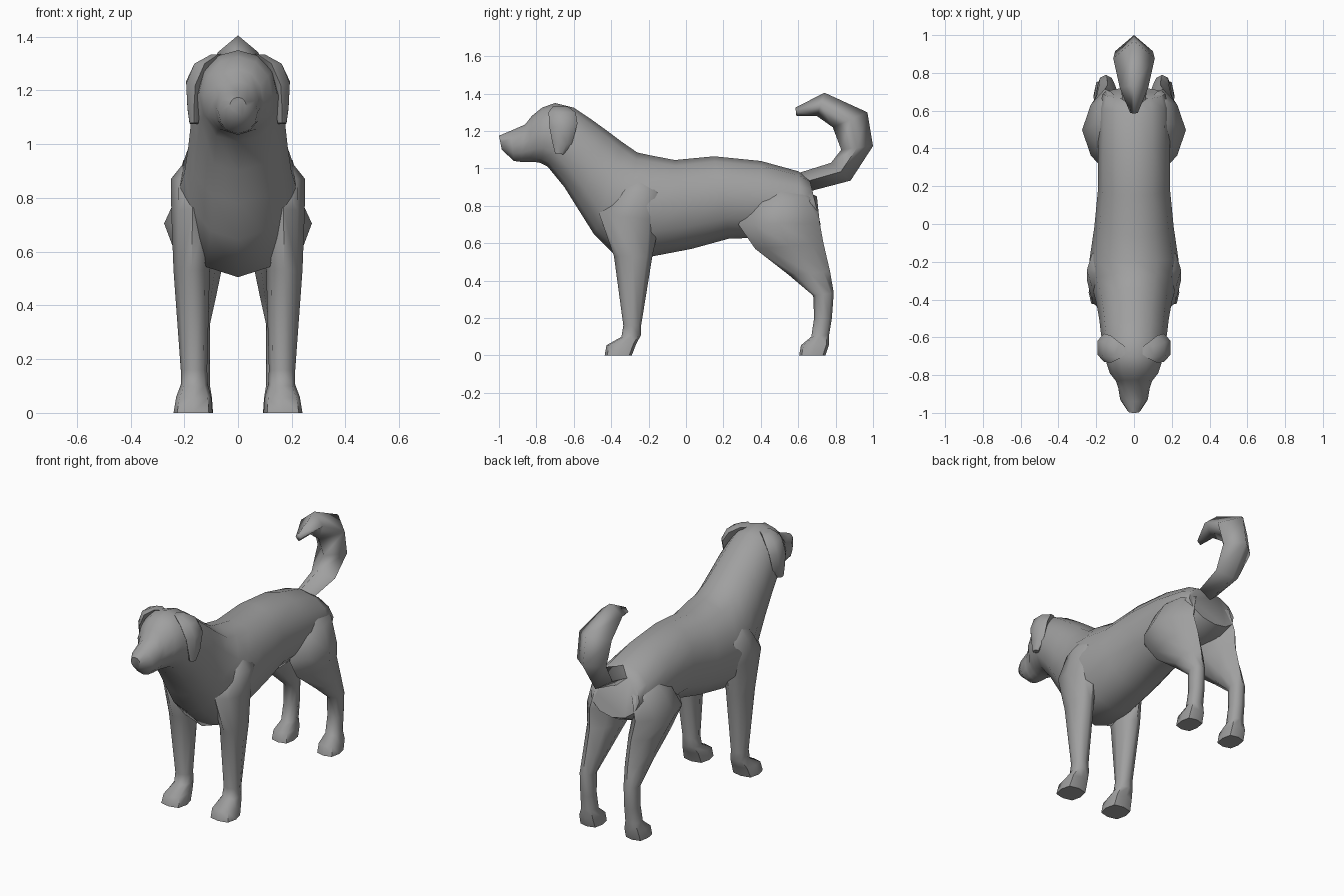
import bpy, bmesh, math

coat = bpy.data.materials.new("grey coat")
coat.diffuse_color = (0.35, 0.35, 0.35, 1)


def loft(name, rings, sides=8, mirror=False, smooth=60):
    """Skin rings (y1, z1, y2, z2, x_min, x_max, power): two profile points,
    a width range and a power that is low for boxy and high for pointed sections."""
    bm = bmesh.new()
    loops = []
    for y1, z1, y2, z2, x1, x2, power in rings:
        loop = []
        for i in range(sides):
            a = 2 * math.pi * i / sides
            c, s = math.cos(a), math.sin(a)
            c = math.copysign(abs(c) ** power, c) if abs(c) > 1e-6 else 0
            s = math.copysign(abs(s) ** power, s) if abs(s) > 1e-6 else 0
            loop.append(bm.verts.new(((x1 + x2) / 2 + s * (x2 - x1) / 2,
                                      (y1 + y2) / 2 + c * (y1 - y2) / 2,
                                      (z1 + z2) / 2 + c * (z1 - z2) / 2)))
        loops.append(loop)
    for p, q in zip(loops, loops[1:]):
        for i in range(sides):
            j = (i + 1) % sides
            bm.faces.new((p[i], p[j], q[j], q[i]))
    bm.faces.new(loops[0])
    bm.faces.new(loops[-1])
    bmesh.ops.recalc_face_normals(bm, faces=bm.faces)
    mesh = bpy.data.meshes.new(name)
    bm.to_mesh(mesh)
    bm.free()
    mesh.materials.append(coat)
    ob = bpy.data.objects.new(name, mesh)
    bpy.context.collection.objects.link(ob)
    if mirror:
        ob.modifiers.new("both sides", 'MIRROR')
    bpy.ops.object.select_all(action='DESELECT')
    ob.select_set(True)
    bpy.context.view_layer.objects.active = ob
    bpy.ops.object.shade_smooth_by_angle(angle=math.radians(smooth))
    return ob


def centred(rows, power):
    """Turn a half width into a symmetric width range."""
    return [(a, b, c, d, -w, w, power) for a, b, c, d, w in rows]


# Trunk, neck and head: back point, belly point, half width
loft("body_and_head", centred([
    (0.66, 0.945, 0.72, 0.70, 0.165),
    (0.60, 0.985, 0.64, 0.655, 0.185),
    (0.40, 1.04, 0.42, 0.63, 0.19),
    (0.15, 1.065, 0.23, 0.625, 0.19),
    (-0.06, 1.045, 0.03, 0.57, 0.21),
    (-0.19, 1.07, -0.18, 0.53, 0.235),
    (-0.26, 1.085, -0.35, 0.505, 0.23),
    (-0.34, 1.14, -0.49, 0.645, 0.20),
    (-0.42, 1.20, -0.575, 0.78, 0.185),
    (-0.51, 1.265, -0.65, 0.90, 0.175),
    (-0.60, 1.325, -0.74, 1.01, 0.16),
    (-0.70, 1.35, -0.78, 1.03, 0.145),
    (-0.77, 1.325, -0.81, 1.035, 0.128),
    (-0.825, 1.28, -0.84, 1.035, 0.095),
    (-0.86, 1.235, -0.88, 1.035, 0.083),
    (-0.94, 1.20, -0.92, 1.04, 0.073),
    (-1.0, 1.175, -0.985, 1.10, 0.032)], 0.97), sides=12)

# Curled tail with a diamond section
loft("tail", centred([
    (0.60, 0.975, 0.67, 0.88, 0.06),
    (0.775, 1.03, 0.88, 0.935, 0.08),
    (0.83, 1.10, 1.0, 1.12, 0.10),
    (0.785, 1.22, 0.97, 1.30, 0.11),
    (0.70, 1.28, 0.74, 1.405, 0.075),
    (0.59, 1.28, 0.585, 1.325, 0.02)], 1), sides=4, smooth=100)

# Hanging ears
loft("ears", [
    (-0.71, 1.335, -0.63, 1.33, 0.04, 0.105, 1),
    (-0.735, 1.30, -0.59, 1.30, 0.08, 0.168, 1),
    (-0.73, 1.22, -0.58, 1.24, 0.12, 0.198, 1),
    (-0.715, 1.14, -0.61, 1.13, 0.135, 0.192, 1),
    (-0.70, 1.08, -0.655, 1.075, 0.145, 0.183, 1)], sides=6, mirror=True)

# Front legs, shoulder to paw
loft("front_legs", [
    (-0.30, 0.97, -0.20, 0.97, 0.10, 0.17, 1),
    (-0.37, 0.87, -0.12, 0.87, 0.08, 0.25, 1.1),
    (-0.465, 0.76, -0.14, 0.72, 0.09, 0.248, 1.15),
    (-0.385, 0.53, -0.18, 0.53, 0.105, 0.24, 1),
    (-0.335, 0.16, -0.24, 0.16, 0.115, 0.213, 0.9),
    (-0.345, 0.10, -0.24, 0.11, 0.112, 0.213, 0.8),
    (-0.425, 0.055, -0.265, 0.065, 0.10, 0.23, 0.6),
    (-0.435, 0, -0.29, 0, 0.095, 0.24, 0.6)], mirror=True)

# Hind legs, hip to paw
loft("hind_legs", [
    (0.46, 0.93, 0.60, 0.90, 0.05, 0.13, 1),
    (0.35, 0.82, 0.70, 0.85, 0.03, 0.215, 1.15),
    (0.28, 0.70, 0.715, 0.71, 0.035, 0.275, 1.4),
    (0.37, 0.57, 0.735, 0.60, 0.05, 0.23, 1.2),
    (0.55, 0.43, 0.77, 0.45, 0.08, 0.205, 1.1),
    (0.68, 0.32, 0.79, 0.335, 0.105, 0.193, 1),
    (0.685, 0.20, 0.78, 0.20, 0.105, 0.193, 0.95),
    (0.67, 0.10, 0.765, 0.11, 0.105, 0.195, 0.8),
    (0.615, 0.055, 0.765, 0.06, 0.097, 0.21, 0.6),
    (0.605, 0, 0.745, 0, 0.093, 0.215, 0.6)], mirror=True)
